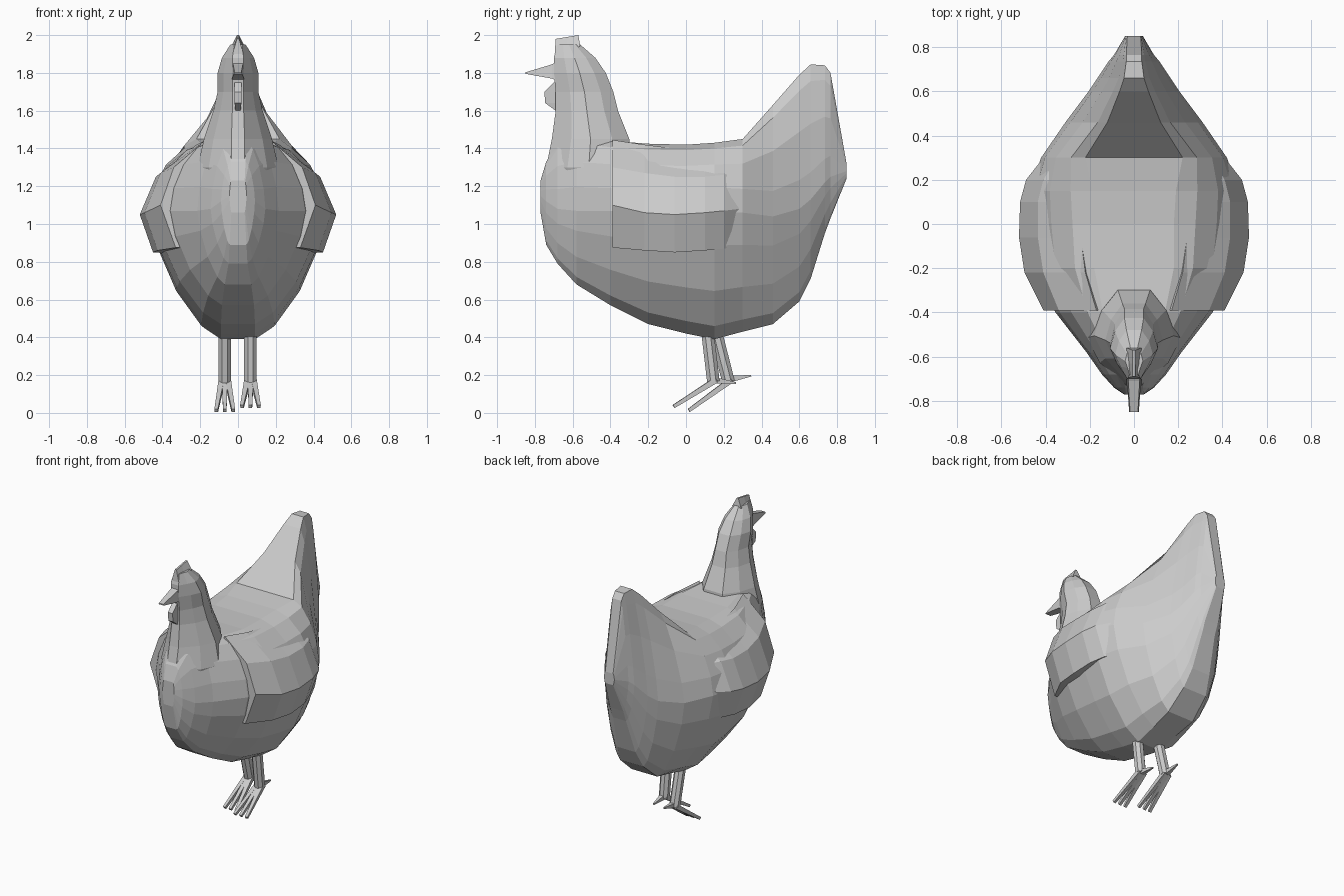
import bpy, bmesh
from math import sin, cos, pi
from mathutils import Vector


def finish(name, bm):
    bmesh.ops.recalc_face_normals(bm, faces=bm.faces)
    me = bpy.data.meshes.new(name)
    bm.to_mesh(me)
    bm.free()
    ob = bpy.data.objects.new(name, me)
    bpy.context.collection.objects.link(ob)
    return ob


def loft(name, rings):
    """Skin a list of equal-length closed rings and cap both ends."""
    bm = bmesh.new()
    vr = [[bm.verts.new(p) for p in r] for r in rings]
    n = len(vr[0])
    for a, b in zip(vr, vr[1:]):
        for i in range(n):
            j = (i + 1) % n
            bm.faces.new((a[i], a[j], b[j], b[i]))
    bm.faces.new(vr[0])
    bm.faces.new(vr[-1])
    return finish(name, bm)


def mirrored(half):
    """Close a half ring (x > 0) with its mirror image."""
    return half + [(-x, y, z) for x, y, z in reversed(half)]


def body_ring(y, zb, zt, bw, w, zw, tw, p):
    half = []
    for i in range(5):
        a = i / 4 * pi / 2
        half.append((bw + (w - bw) * sin(a) ** 1.36, y,
                     zw - (zw - zb) * max(cos(a), 0) ** 1.36))
    for i in range(1, 5):
        a = i / 4 * pi / 2
        half.append((tw + (w - tw) * max(cos(a), 0) ** (2 / p), y,
                     zw + (zt - zw) * sin(a) ** (2 / p)))
    return mirrored(half)


def neck_ring(z, yf, yb, w, fw):
    d = yb - yf
    return mirrored([(fw, yf, z), (max(fw, .72 * w), yf + .25 * d, z), (w, yf + .5 * d, z),
                     (.8 * w, yf + .78 * d, z), (.4 * w, yb, z)])


def rod(name, a, b, ra, rb, n=6):
    """Tapered n-sided rod from a to b."""
    a, b = Vector(a), Vector(b)
    q = (b - a).to_track_quat('Z', 'Y')
    return loft(name, [[c + q @ Vector((r * cos(2 * pi * (i + .5) / n), r * sin(2 * pi * (i + .5) / n), 0))
                        for i in range(n)] for c, r in ((a, ra), (b, rb))])


# body with raised tail: y, bottom, top, keel width, width, widest z, ridge width, roundness
loft("body", [body_ring(*s) for s in (
    (-.77, 1.06, 1.23, .035, .045, 1.15, .035, 1.7),
    (-.74, .89, 1.33, .045, .09, 1.12, .04, 1.6),
    (-.68, .79, 1.43, .05, .145, 1.08, .05, 1.6),
    (-.58, .68, 1.46, .07, .215, 1.07, .08, 1.7),
    (-.40, .57, 1.44, .085, .355, 1.07, .14, 1.7),
    (-.20, .47, 1.425, .09, .44, 1.07, .18, 1.75),
    (.00, .42, 1.42, .09, .465, 1.07, .18, 1.8),
    (.15, .39, 1.43, .09, .47, 1.07, .19, 1.8),
    (.30, .43, 1.45, .09, .42, 1.06, .22, 1.7),
    (.46, .47, 1.63, .10, .31, 1.04, .12, 1.3),
    (.60, .59, 1.79, .09, .205, 1.08, .065, 1.25),
    (.66, .71, 1.845, .07, .165, 1.13, .045, 1.2),
    (.735, .95, 1.84, .05, .115, 1.22, .035, 1.2),
    (.765, 1.03, 1.80, .05, .09, 1.25, .035, 1.2),
    (.85, 1.24, 1.32, .03, .04, 1.28, .03, 1.5))])

# neck and head: z, front y, back y, width, front ridge width
loft("neck_and_head", [neck_ring(*s) for s in (
    (1.15, -.70, -.36, .15, .04),
    (1.30, -.74, -.29, .215, .035),
    (1.45, -.71, -.30, .18, .035),
    (1.60, -.69, -.36, .13, .03),
    (1.70, -.69, -.385, .108, .03),
    (1.80, -.70, -.425, .108, .03),
    (1.88, -.70, -.48, .085, .03),
    (1.95, -.68, -.56, .04, .02))])

# comb: wedge with a sharp ridge
loft("comb", [mirrored([(w, y0, z0), (.006, y1, z1)]) for w, y0, z0, y1, z1 in (
    (.028, -.695, 1.90, -.69, 1.98), (.035, -.63, 1.92, -.63, 1.99), (.035, -.56, 1.94, -.57, 2.0))])

# beak
loft("beak", [mirrored([(w, y, lo), (w * .8, y, hi)]) for y, lo, hi, w in (
    (-.66, 1.75, 1.87, .035), (-.71, 1.77, 1.845, .032), (-.85, 1.795, 1.803, .022))])

# wattle
loft("wattle", [mirrored([(w, yf, z), (w, -.66, z)]) for z, yf, w in (
    (1.75, -.70, .018), (1.70, -.75, .018), (1.64, -.745, .018), (1.60, -.69, .014))])


# folded wings: outer surface columns plus a buried inner side
def wing(side):
    cols = ((-.39, ((.17, 1.445), (.34, 1.30), (.41, 1.10), (.33, .875))),
            (-.22, ((.22, 1.42), (.41, 1.27), (.495, 1.06), (.425, .86))),
            (-.06, ((.24, 1.40), (.435, 1.25), (.52, 1.05), (.45, .85))),
            (.10, ((.24, 1.40), (.435, 1.25), (.515, 1.06), (.445, .86))),
            (.20, ((.24, 1.39), (.41, 1.26), (.488, 1.07), (.415, .87))),
            (.28, ((.20, 1.37), (.36, 1.26), (.425, 1.08), (.36, .88))))
    rings = []
    for y, pts in cols:
        ring = [(side * x, y, z) for x, z in pts]
        ring += [(side * (x - d), y, z - dz) for (x, z), d, dz in
                 zip(reversed(pts), (.2, .2, .16, .08), (0, 0, .05, .15))]
        rings.append(ring)
    loft("wing", rings)


# legs with three front toes and one back toe, one foot set slightly back
def leg(cx, dy, toe_z, back_z):
    ankle = (cx, .145 + dy, .165)
    rod("leg", (cx, .11 + dy * .5, .46), ankle, .036, .036, 8)
    for k in (-1, 0, 1):
        rod("front_toe", (cx + .015 * k, .16 + dy, .175),
            (cx + .045 * k, -.065 + dy, toe_z), .022, .013, 4)
    rod("back_toe", (cx, .13 + dy, .175), (cx, .265 + dy, back_z), .028, .006, 4)


for s in (-1, 1):
    wing(s)
leg(.066, 0, .034, .158)
leg(-.07, .08, .013, .197)
